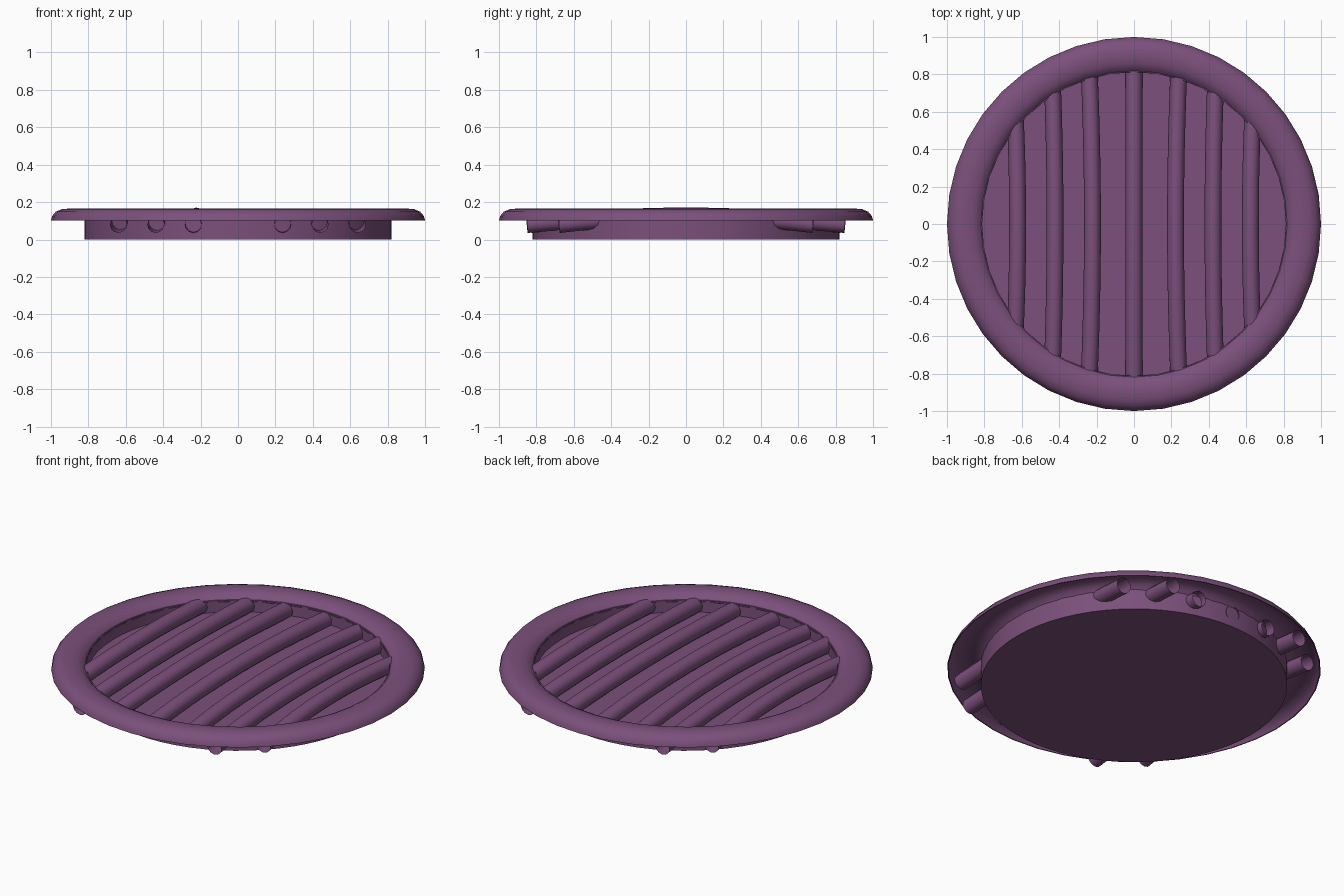
import bpy
import bmesh
import math

cube = bpy.data.objects.get("Cube")
if cube:
    bpy.data.objects.remove(cube, do_unlink=True)

# Single plum colour
plum = bpy.data.materials.new("plum")
plum.use_nodes = True
COLOUR = (0.2, 0.08, 0.2, 1)
plum.diffuse_color = COLOUR
plum.node_tree.nodes["Principled BSDF"].inputs["Base Color"].default_value = COLOUR


def select_only(obj):
    bpy.ops.object.select_all(action="DESELECT")
    obj.select_set(True)
    bpy.context.view_layer.objects.active = obj


def smooth(obj, degrees=40):
    select_only(obj)
    bpy.ops.object.shade_smooth_by_angle(angle=math.radians(degrees))


def lathe(name, profile, sides, closed=False):
    """Spin an (r, z) profile round the z axis."""
    bm = bmesh.new()
    verts = [bm.verts.new((r, 0, z)) for r, z in profile]
    pairs = list(zip(verts, verts[1:]))
    if closed:
        pairs.append((verts[-1], verts[0]))
    edges = [bm.edges.new(pair) for pair in pairs]
    bmesh.ops.spin(bm, geom=verts + edges, cent=(0, 0, 0), axis=(0, 0, 1),
                   angle=math.tau, steps=sides, use_merge=True)
    bmesh.ops.remove_doubles(bm, verts=bm.verts, dist=0.0001)
    bmesh.ops.recalc_face_normals(bm, faces=bm.faces)
    mesh = bpy.data.meshes.new(name)
    bm.to_mesh(mesh)
    bm.free()
    obj = bpy.data.objects.new(name, mesh)
    bpy.context.collection.objects.link(obj)
    mesh.materials.append(plum)
    smooth(obj)
    return obj


def bar(name, x, reach, peak):
    """Open tube running front to back, arched up and bowed to the middle."""
    curve = bpy.data.curves.new(name, "CURVE")
    curve.dimensions = "3D"
    curve.bevel_depth = 0.045
    curve.bevel_resolution = 4
    curve.use_fill_caps = False
    spline = curve.splines.new("POLY")
    count = 13
    spline.points.add(count - 1)
    for i, point in enumerate(spline.points):
        t = 2 * i / (count - 1) - 1
        arch = 1 - t * t
        bow = math.copysign(0.018, x) * arch if x else 0
        point.co = (x - bow, reach * t, 0.08 + (peak - 0.08) * arch, 1)
    obj = bpy.data.objects.new(name, curve)
    bpy.context.collection.objects.link(obj)
    curve.materials.append(plum)
    select_only(obj)
    bpy.ops.object.convert(target="MESH")
    smooth(bpy.context.view_layer.objects.active)


# Round tray with a raised floor
lathe("tray", [(0, 0), (0.82, 0), (0.82, 0.13), (0.812, 0.13),
               (0.812, 0.06), (0, 0.06)], 64)

# Domed rim, hollow underneath
dome = [(1, 0.103), (0.994, 0.125), (0.974, 0.149), (0.942, 0.162),
        (0.9, 0.166), (0.86, 0.16), (0.832, 0.146), (0.812, 0.122)]
middle = 0.906
under = [(middle + (r - middle) * 0.94, max(z - 0.008, 0.103)) for r, z in dome]
lathe("rim", dome + under[::-1], 40, closed=True)

# Row of arched bars
bar("bar_middle", 0, 0.822, 0.121)
for side, sign in (("left", 1), ("right", -1)):
    for label, x, reach in (("inner", 0.24, 0.83), ("centre", 0.44, 0.85),
                            ("outer", 0.64, 0.68)):
        tallest = label == "inner" and sign < 0
        bar(f"bar_{label}_{side}", sign * x, reach, 0.126 if tallest else 0.121)
